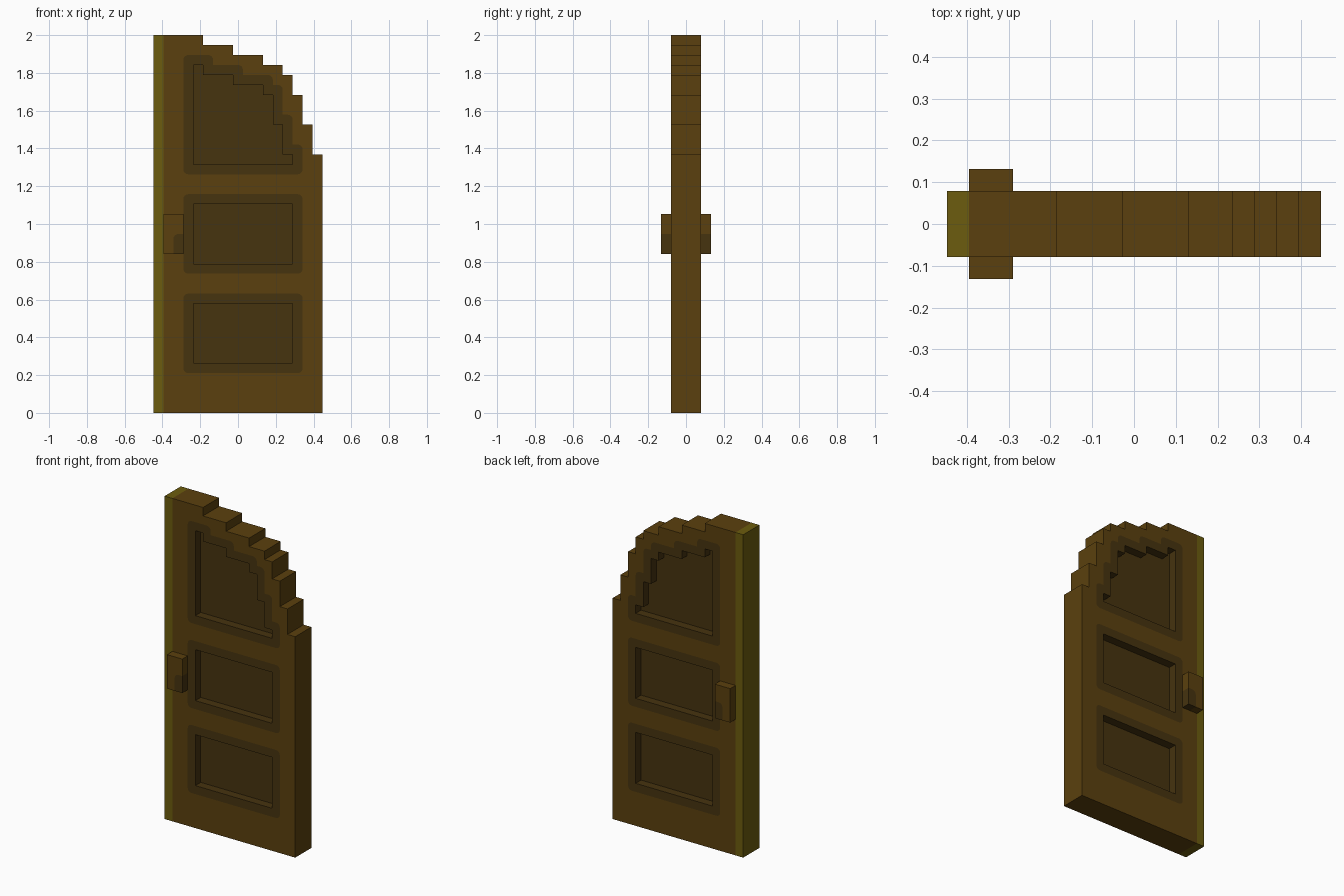
import bpy, bmesh, math
from mathutils import Vector

if "Cube" in bpy.data.objects:
    bpy.data.objects.remove(bpy.data.objects["Cube"], do_unlink=True)

U = 2 / 38          # one block
WIDTH = 17          # door width in blocks


def material(name, rgb):
    lin = [((c / 255 + 0.055) / 1.055) ** 2.4 for c in rgb] + [1]
    m = bpy.data.materials.new(name)
    m.use_nodes = True
    m.diffuse_color = lin
    m.node_tree.nodes["Principled BSDF"].inputs["Base Color"].default_value = lin
    return m


BROWN = material("brown wood", (91, 64, 14))
DARK = material("dark wood", (70, 51, 15))
OLIVE = material("olive edge", (108, 92, 14))


def rect(x0, z0, x1, z1):
    return [(x0, z0), (x1, z0), (x1, z1), (x0, z1)]


def stepped(x0, z0, steps):
    """Outline with a descending stair top; steps are (right x, height) from left to right."""
    pts = [(x0, z0), (steps[-1][0], z0)]
    lefts = [x0] + [s[0] for s in steps[:-1]]
    for left, (right, top) in reversed(list(zip(lefts, steps))):
        pts += [(right, top), (left, top)]
    return pts


def rounded(pts, r=0.5, only=None):
    """Round the outward corners of a counter-clockwise outline."""
    out = []
    for i, p in enumerate(pts):
        p, a, b = Vector(p), Vector(pts[i - 1]), Vector(pts[(i + 1) % len(pts)])
        d0, d1 = (p - a).normalized(), (b - p).normalized()
        if d0.cross(d1) > 0 and (only is None or i in only):
            c = p - d0 * r + d1 * r
            for k in range(5):
                t = math.radians(22.5 * k)
                out.append(tuple(c - d1 * r * math.cos(t) + d0 * r * math.sin(t)))
        else:
            out.append(tuple(p))
    return out


def prism(name, mat, outer, holes=(), y0=-1.5, y1=1.5):
    """Solid slab from a front outline (in blocks) with optional holes."""
    bm = bmesh.new()
    loops = [outer] + [h[::-1] for h in holes]
    for y, sign in ((y0, -1), (y1, 1)):
        edges = []
        for pts in loops:
            vs = [bm.verts.new(((x - WIDTH / 2) * U, y * U, z * U)) for x, z in pts]
            edges += [bm.edges.new((vs[i - 1], vs[i])) for i in range(len(vs))]
        fill = bmesh.ops.triangle_fill(bm, use_beauty=True, edges=edges)
        for f in fill["geom"]:
            if isinstance(f, bmesh.types.BMFace):
                f.normal_update()
                if f.normal.y * sign < 0:
                    f.normal_flip()
    # side walls join the front and back loops
    bm.verts.ensure_lookup_table()
    half, start = len(bm.verts) // 2, 0
    v = bm.verts
    for pts in loops:
        n = len(pts)
        for i in range(n):
            a, b = start + i, start + (i + 1) % n
            bm.faces.new((v[b], v[a], v[a + half], v[b + half]))
        start += n
    me = bpy.data.meshes.new(name)
    bm.to_mesh(me)
    bm.free()
    me.materials.append(mat)
    ob = bpy.data.objects.new(name, me)
    bpy.context.collection.objects.link(ob)
    return ob


# Panel recesses and the wider dark surrounds around them
recesses = {
    "lower": rect(4, 5, 14, 11),
    "middle": rect(4, 15, 14, 21),
    "upper": stepped(4, 25, [(5, 35), (8, 34), (11, 33), (12, 32), (13, 29), (14, 26)]),
}
surrounds = {
    "lower": rounded(rect(3, 4, 15, 12)),
    "middle": rounded(rect(3, 14, 15, 22)),
    "upper": rounded(stepped(3, 24, [(6, 36), (9, 35), (12, 34), (13, 33), (14, 30), (15, 27)])),
}

# Door frame with stair-stepped arch, and the hinge-side strip
arch = [(5, 38), (8, 37), (11, 36), (13, 35), (14, 34), (15, 32), (16, 29), (17, 26)]
prism("door_frame", BROWN, stepped(1, 0, arch), list(surrounds.values()))
prism("edge_strip", OLIVE, rect(0, 0, 1, 38))

# Sunken panels
for key, hole in recesses.items():
    prism(key + "_panel_surround", DARK, surrounds[key], [hole])
    prism(key + "_panel", DARK, hole, y0=-0.5, y1=0.5)

# Handles on both sides, each with a dark lower corner
corner = rounded(rect(2, 16, 3, 18), only=[3])
body = [(1, 16), (2, 16)] + corner[2:][::-1] + [(3, 20), (1, 20)]
body = [(1, 16), (2, 16)] + corner[3:][::-1] + [(3, 18), (3, 20), (1, 20)]
for side, y0, y1 in (("front", -2.5, -1.5), ("back", 1.5, 2.5)):
    prism(side + "_handle", BROWN, body, y0=y0, y1=y1)
    prism(side + "_handle_corner", DARK, corner, y0=y0, y1=y1)
